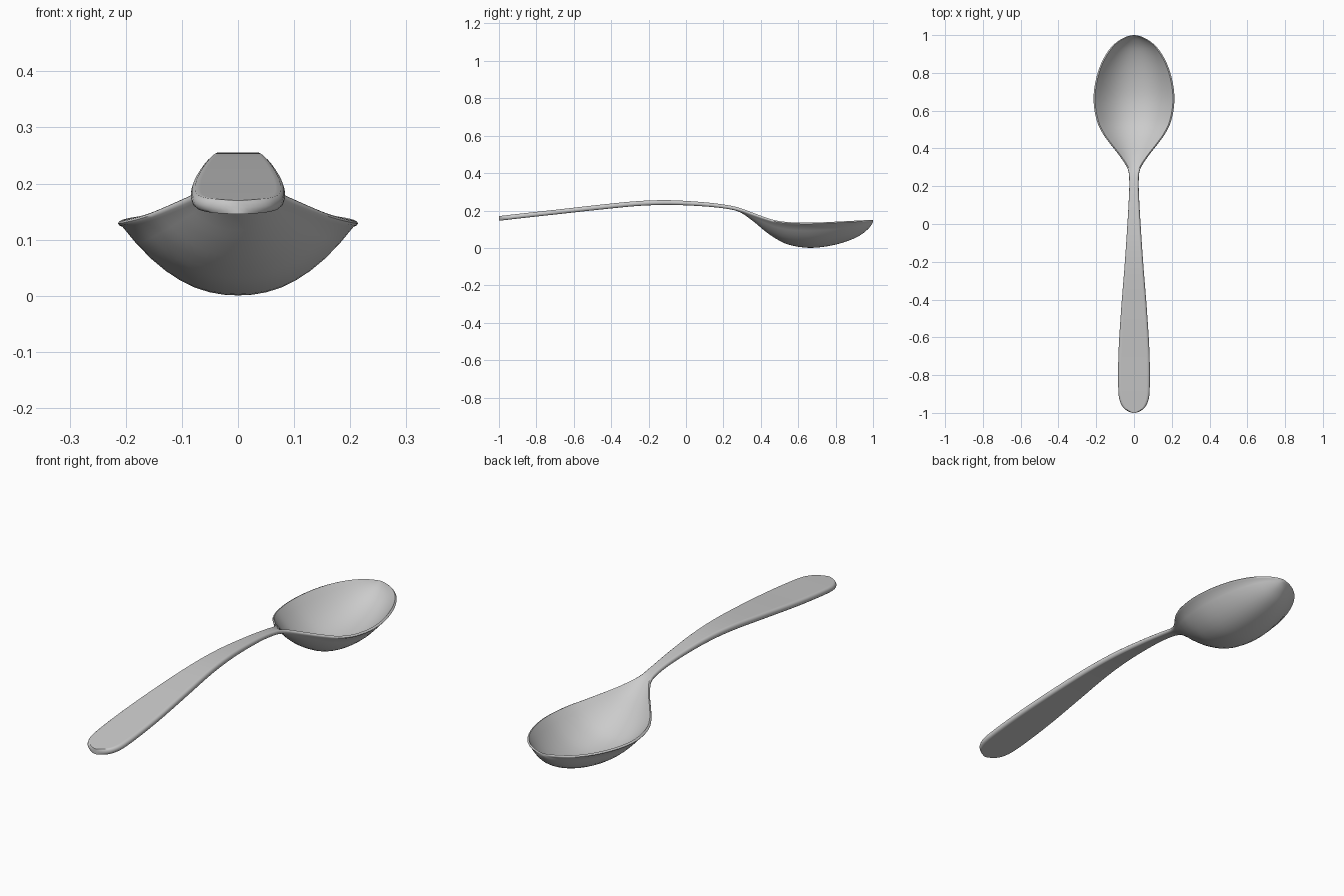
import bpy, bmesh
from mathutils import Vector

if "Cube" in bpy.data.objects:
    bpy.data.objects.remove(bpy.data.objects["Cube"])

# Stations along the spoon: y, half width, edge height, underside height, thickness
STATIONS = [
    (-1.0, 0.0, 0.170, 0.146, 0.024), (-0.985, 0.042, 0.172, 0.147, 0.025),
    (-0.95, 0.070, 0.176, 0.151, 0.025), (-0.88, 0.083, 0.184, 0.159, 0.025),
    (-0.68, 0.082, 0.206, 0.181, 0.025), (-0.45, 0.068, 0.232, 0.206, 0.026),
    (-0.25, 0.052, 0.251, 0.225, 0.026), (-0.08, 0.040, 0.255, 0.230, 0.025),
    (0.10, 0.029, 0.244, 0.222, 0.022), (0.22, 0.025, 0.229, 0.209, 0.020),
    (0.29, 0.033, 0.213, 0.190, 0.019), (0.36, 0.076, 0.187, 0.142, 0.018),
    (0.42, 0.123, 0.165, 0.092, 0.016), (0.48, 0.166, 0.147, 0.050, 0.014),
    (0.55, 0.198, 0.138, 0.017, 0.013), (0.65, 0.214, 0.135, 0.001, 0.012),
    (0.75, 0.205, 0.138, 0.008, 0.012), (0.85, 0.174, 0.143, 0.032, 0.012),
    (0.93, 0.126, 0.147, 0.067, 0.012), (0.98, 0.066, 0.150, 0.108, 0.012),
    (1.0, 0.0, 0.150, 0.138, 0.012),
]
STEPS = 4
HALF = 8


def resample(rows):
    """Smooth curve through the stations; mirrored ends keep the tips round."""
    pts = [Vector(r) for r in rows]
    first, last = pts[1].copy(), pts[-2].copy()
    first[1] *= -1
    last[1] *= -1
    pts = [first] + pts + [last]
    out = []
    for i in range(1, len(pts) - 2):
        a, b, c, d = pts[i - 1:i + 3]
        for k in range(STEPS):
            t = k / STEPS
            out.append(0.5 * (2 * b + (c - a) * t + (2 * a - 5 * b + 4 * c - d) * t ** 2
                              + (3 * b - a - 3 * c + d) * t ** 3))
    out.append(pts[-2])
    return out


def section(row):
    """Closed cross-section: dished top, rounded edges, matching underside."""
    y, w, edge, under, thick = row
    depth = max(0.0, edge - thick - under)
    inset = max(0.0, w - min(0.008, w * 0.3))
    ts = [k / HALF for k in range(-HALF, HALF + 1)]
    dish = [edge - depth * (1 - abs(t) ** 2.2) for t in ts]
    top = [(t * inset, y, z) for t, z in zip(ts, dish)]
    bottom = [(t * inset, y, z - thick) for t, z in zip(ts, dish)]

    def side(s):
        return [(s * (w * 0.7 + inset * 0.3), y, edge - thick * 0.2),
                (s * w, y, edge - thick * 0.5),
                (s * (w * 0.7 + inset * 0.3), y, edge - thick * 0.8)]
    return top + side(1) + bottom[::-1] + side(-1)[::-1]


# Spoon: one continuous skin lofted through handle, neck and bowl
bm = bmesh.new()
rings = [[bm.verts.new(p) for p in section(r)] for r in resample(STATIONS)]
for a, b in zip(rings, rings[1:]):
    n = len(a)
    for i in range(n):
        j = (i + 1) % n
        bm.faces.new((a[i], a[j], b[j], b[i]))
bmesh.ops.remove_doubles(bm, verts=bm.verts, dist=0.0002)
bmesh.ops.recalc_face_normals(bm, faces=bm.faces)
mesh = bpy.data.meshes.new("spoon")
bm.to_mesh(mesh)
bm.free()
spoon = bpy.data.objects.new("spoon", mesh)
bpy.context.collection.objects.link(spoon)
bpy.context.view_layer.objects.active = spoon
spoon.select_set(True)
bpy.ops.object.shade_smooth_by_angle(angle=0.9)
